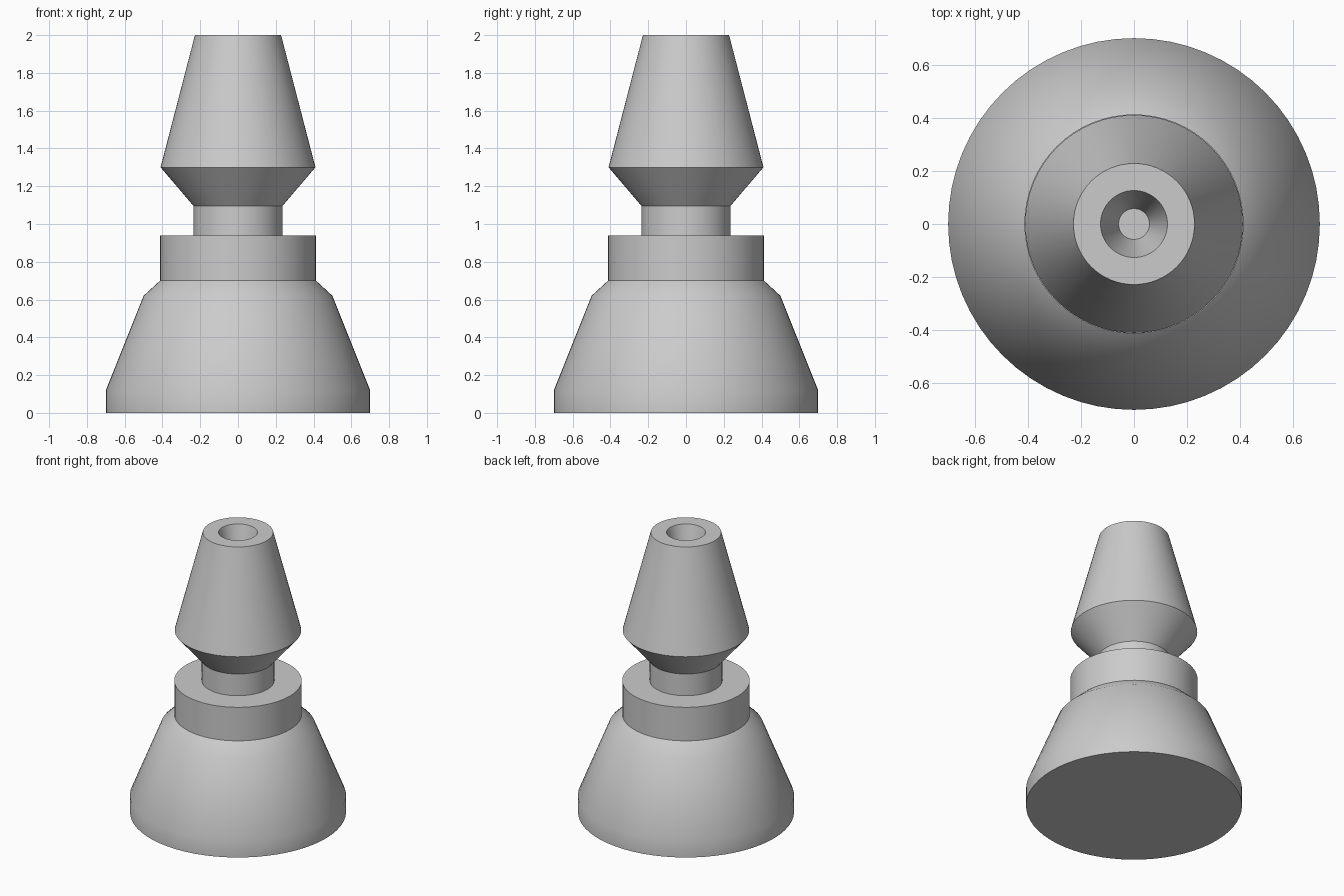
import bpy
import bmesh
import math

cube = bpy.data.objects.get("Cube")
if cube:
    bpy.data.objects.remove(cube, do_unlink=True)

SEGMENTS = 64

grey = bpy.data.materials.new("plain_grey")
grey.use_nodes = True
colour = (0.6, 0.6, 0.6, 1.0)
grey.diffuse_color = colour
grey.node_tree.nodes["Principled BSDF"].inputs["Base Color"].default_value = colour


def lathe(name, profile):
    """Spin (radius, height) points, listed bottom to top, around the z axis."""
    bm = bmesh.new()
    verts = [bm.verts.new((r, 0, z)) for r, z in profile]
    edges = [bm.edges.new(pair) for pair in zip(verts, verts[1:])]
    bmesh.ops.spin(bm, geom=verts + edges, cent=(0, 0, 0), axis=(0, 0, 1),
                   angle=math.tau, steps=SEGMENTS, use_duplicate=False)
    bmesh.ops.remove_doubles(bm, verts=bm.verts, dist=0.0001)
    # Close both open ends with flat caps
    rims = [e for e in bm.edges if e.is_boundary]
    bmesh.ops.holes_fill(bm, edges=rims, sides=0)
    bmesh.ops.recalc_face_normals(bm, faces=bm.faces)
    mesh = bpy.data.meshes.new(name)
    bm.to_mesh(mesh)
    bm.free()
    mesh.materials.append(grey)
    obj = bpy.data.objects.new(name, mesh)
    bpy.context.collection.objects.link(obj)
    bpy.ops.object.select_all(action='DESELECT')
    obj.select_set(True)
    bpy.context.view_layer.objects.active = obj
    bpy.ops.object.shade_smooth_by_angle(angle=math.radians(30))
    return obj


# One continuous turned body, from the foot up to the blind hole in the tip
foot = [(0.70, 0.0), (0.70, 0.12), (0.50, 0.62)]
collar = [(0.413, 0.70), (0.413, 0.94)]
neck = [(0.235, 0.94), (0.235, 1.095)]
head = [(0.41, 1.30), (0.228, 2.0)]
tip_hole = [(0.126, 2.0), (0.058, 1.75)]
lathe("turned_body", foot + collar + neck + head + tip_hole)
